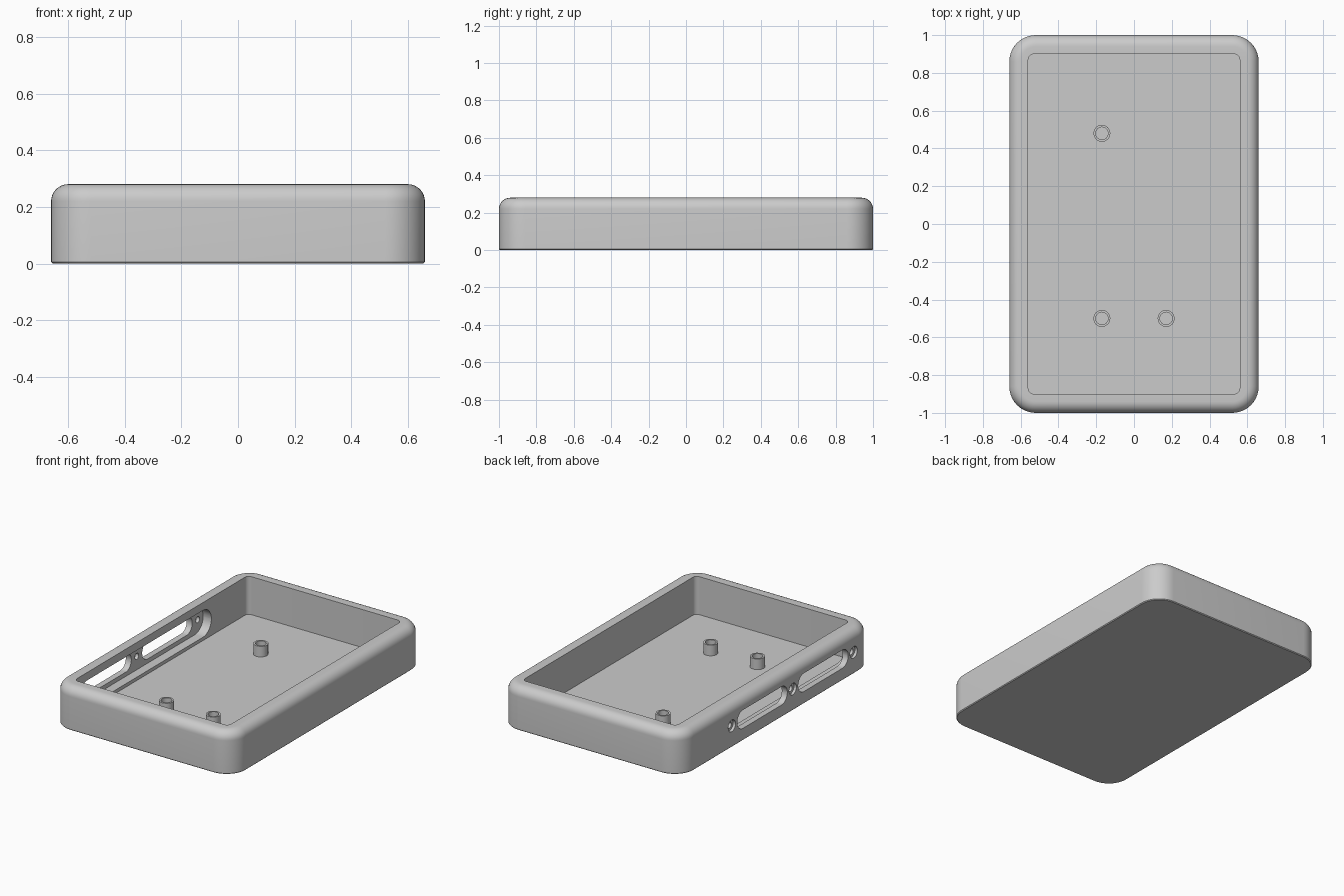
import bpy, bmesh
from math import sin, cos, pi, radians

cube = bpy.data.objects.get("Cube")
if cube:
    bpy.data.objects.remove(cube)

grey = bpy.data.materials.new("light grey plastic")
grey.use_nodes = True
grey.diffuse_color = (0.6, 0.6, 0.6, 1)
grey.node_tree.nodes["Principled BSDF"].inputs["Base Color"].default_value = (0.6, 0.6, 0.6, 1)


def rounded(w, h, r, steps=10):
    """Counter-clockwise rounded rectangle with half sizes w, h."""
    pts = []
    for q, (sx, sy) in enumerate([(1, 1), (-1, 1), (-1, -1), (1, -1)]):
        for i in range(steps + 1):
            a = (q + i / steps) * pi / 2
            pts.append((sx * (w - r) + r * cos(a), sy * (h - r) + r * sin(a)))
    return pts


def circle(r, sides):
    return [(r * cos(2 * pi * i / sides), r * sin(2 * pi * i / sides)) for i in range(sides)]


def loft(name, rings):
    """Skin a stack of equal-length rings and cap both ends."""
    bm = bmesh.new()
    loops = [[bm.verts.new(p) for p in ring] for ring in rings]
    for a, b in zip(loops, loops[1:]):
        for i in range(len(a)):
            j = (i + 1) % len(a)
            bm.faces.new((a[i], a[j], b[j], b[i]))
    bm.faces.new(loops[0][::-1])
    bm.faces.new(loops[-1])
    bmesh.ops.remove_doubles(bm, verts=bm.verts, dist=1e-5)
    bmesh.ops.recalc_face_normals(bm, faces=bm.faces)
    mesh = bpy.data.meshes.new(name)
    bm.to_mesh(mesh)
    bm.free()
    mesh.materials.append(grey)
    ob = bpy.data.objects.new(name, mesh)
    bpy.context.collection.objects.link(ob)
    return ob


def select(ob):
    bpy.ops.object.select_all(action='DESELECT')
    ob.select_set(True)
    bpy.context.view_layer.objects.active = ob


def smooth(ob):
    select(ob)
    bpy.ops.object.shade_smooth_by_angle(angle=radians(30))


def cut(target, cutter):
    cutter.hide_render = True
    mod = target.modifiers.new("cut", 'BOOLEAN')
    mod.operation = 'DIFFERENCE'
    mod.solver = 'EXACT'
    mod.object = cutter
    select(target)
    bpy.ops.object.modifier_apply(modifier=mod.name)
    bpy.data.objects.remove(cutter)


def side_cutter(name, y, z, profile_at_x):
    """Cutter running along x, from (x, yz profile) pairs."""
    return loft(name, [[(x, y + u, z + v) for u, v in prof] for x, prof in profile_at_x])


# Open tray: outer wall, rounded top rim, then down inside to the floor
W, L, H, FLOOR, FILLET = 0.66, 1.0, 0.28, 0.03, 0.06
outline = [(0.005, 0), (0, 0.005)]
for i in range(9):
    a = i / 8 * pi / 2
    outline.append((FILLET * (1 - cos(a)), H - FILLET + FILLET * sin(a)))
rings = [[(x, y, z) for x, y in rounded(W - d, L - d, 0.14 - d)] for d, z in outline]
for z in (H, FLOOR):
    rings.append([(x, y, z) for x, y in rounded(W - 0.1, L - 0.1, 0.03)])
tray = loft("tray", rings)

# Recess on the inside of the right wall
MID = H / 2
cut(tray, side_cutter("recess_cutter", -0.167, MID, [
    (x, rounded(0.69, 0.088, 0.087)) for x in (-0.62, -0.5)]))

# Two connector slots through the thin wall
for y in (0.15, -0.483):
    cut(tray, side_cutter("slot_cutter", y, MID, [
        (x, rounded(0.26, 0.06, 0.059)) for x in (-0.7, -0.58)]))

# Counterbored screw holes beside the slots
for y in (0.466, -0.167, -0.8):
    cut(tray, side_cutter("screw_hole_cutter", y, MID, [
        (x, circle(r, 24)) for x, r in
        ((-0.7, 0.038), (-0.642, 0.038), (-0.642, 0.02), (-0.58, 0.02))]))
smooth(tray)

# Hollow mounting posts on the floor
for n, (px, py) in enumerate([(-0.17, 0.48), (-0.17, -0.5), (0.17, -0.5)]):
    post = loft(f"mounting_post_{n + 1}", [
        [(px + u, py + v, z) for u, v in circle(r, 16)] for r, z in
        ((0.045, FLOOR - 0.01), (0.045, 0.1), (0.033, 0.1), (0.033, FLOOR + 0.002))])
    smooth(post)
